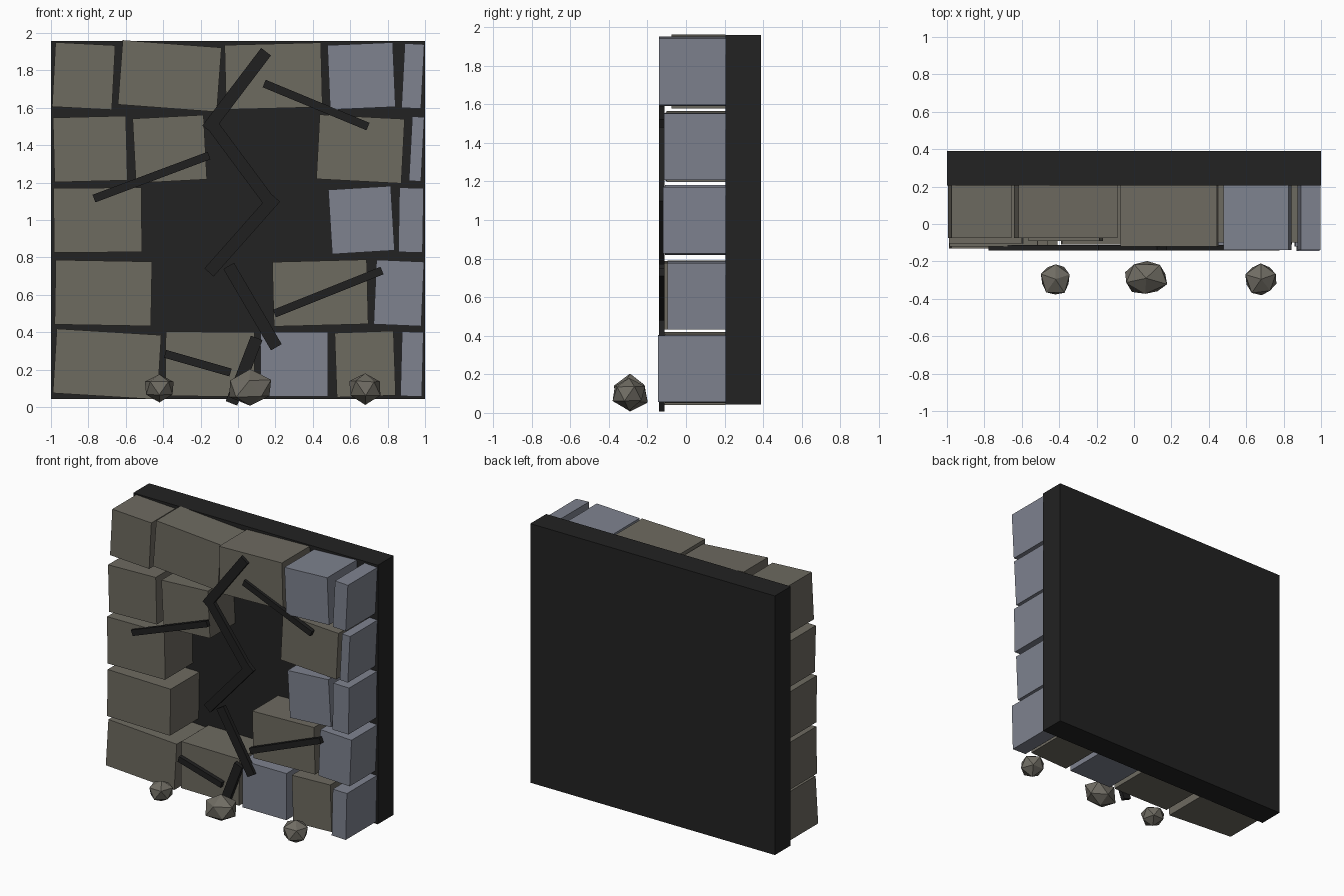
import bpy
import math
import random
from mathutils import Vector

random.seed(4)
default = bpy.data.objects.get("Cube")
if default:
    bpy.data.objects.remove(default, do_unlink=True)


def make_material(name, rgb):
    mat = bpy.data.materials.new(name)
    mat.use_nodes = True
    color = (*rgb, 1)
    mat.diffuse_color = color
    bsdf = next(n for n in mat.node_tree.nodes if n.type == "BSDF_PRINCIPLED")
    bsdf.inputs["Base Color"].default_value = color
    return mat


BROWN = make_material("brown stone", (0.155, 0.145, 0.118))
BLUE = make_material("blue grey stone", (0.21, 0.225, 0.275))
DARK = make_material("dark mortar", (0.016, 0.016, 0.016))
CRACK = make_material("crack black", (0.014, 0.014, 0.014))
RUBBLE = make_material("rubble grey", (0.16, 0.15, 0.125))


def add_box(name, center, size, mat, tilt=0.0):
    """Box turned about the y axis; positive tilt lowers its +x end."""
    bpy.ops.mesh.primitive_cube_add(size=1, location=center, rotation=(0, tilt, 0))
    box = bpy.context.object
    box.name = name
    box.scale = size
    box.data.materials.append(mat)
    return box


# Mortar slab behind the stones
SLAB_FRONT, SLAB_BACK = 0.205, 0.39
add_box("backing_slab", (0, (SLAB_FRONT + SLAB_BACK) / 2, 1),
        (2, SLAB_BACK - SLAB_FRONT, 1.915), DARK)

# Stone courses, top to bottom: centre x, width, tilt in degrees, front y, material
STONE_HEIGHT = 0.345
courses = {
    1.77: [(-.825, .32, 3, -.075, BROWN), (-.365, .53, 4.3, -.075, BROWN),
           (.19, .515, -1.5, -.12, BROWN), (.66, .35, -2.5, -.14, BLUE),
           (.935, .105, 3, -.14, BLUE)],
    1.38: [(-.79, .39, -1.5, -.105, BROWN), (-.365, .38, -3, -.09, BROWN),
           (.655, .455, 3, -.1, BROWN), (.955, .065, 3, -.115, BLUE)],
    1.0: [(-.75, .47, -.5, -.12, BROWN), (.66, .335, -3.5, -.11, BLUE),
          (.925, .13, 1, -.12, BLUE)],
    .61: [(-.72, .515, 1, -.13, BROWN), (.44, .505, -1.5, -.095, BROWN),
          (.86, .255, 2.5, -.095, BLUE)],
    .23: [(-.7, .56, 3.5, -.13, BROWN), (-.15, .475, .5, -.11, BROWN),
          (.3, .36, 0, -.12, BLUE), (.68, .315, -2, -.11, BROWN),
          (.93, .115, 1.5, -.145, BLUE)],
}
for row, (z, stones) in enumerate(courses.items(), 1):
    for col, (x, width, tilt, front, mat) in enumerate(stones, 1):
        add_box(f"stone_row{row}_{col}", (x, (front + SLAB_FRONT) / 2, z),
                (width, SLAB_FRONT - front, STONE_HEIGHT), mat, math.radians(tilt))


# Crack strips: flat bars between two points on the wall face
def add_crack(name, start, end, width):
    a, b = Vector(start), Vector(end)
    run = b - a
    mid = (a + b) / 2
    add_box(name, (mid.x, -.126, mid.y), (run.length, .03, width), CRACK,
            -math.atan2(run.y, run.x))


main_crack = [((.15, 1.9), (-.165, 1.485)), ((-.145, 1.52), (.185, 1.075)),
              ((.2, 1.12), (-.155, .72)), ((-.05, .755), (.205, .32)),
              ((.1, .37), (-.035, .02))]
branches = [((.14, 1.73), (.695, 1.5)), ((-.77, 1.115), (-.155, 1.345)),
            ((.195, .5), (.77, .73)), ((-.39, .285), (-.04, .185))]
for i, (a, b) in enumerate(main_crack, 1):
    add_crack(f"main_crack_{i}", a, b, .066)
for i, (a, b) in enumerate(branches, 1):
    add_crack(f"crack_branch_{i}", a, b, .043)


# Faceted rubble in front of the wall
def add_rubble(name, center, half_size, spin):
    bpy.ops.mesh.primitive_ico_sphere_add(subdivisions=1, radius=1, location=center)
    rock = bpy.context.object
    rock.name = name
    rock.data.materials.append(RUBBLE)
    for v in rock.data.vertices:
        x, y, z = v.co
        turned = Vector((x * math.cos(spin) - y * math.sin(spin),
                         x * math.sin(spin) + y * math.cos(spin), z))
        turned *= random.uniform(.9, 1.06)
        v.co = [c * s for c, s in zip(turned, half_size)]


add_rubble("rubble_right", (-.42, -.295, .1), (.09, .095, .08), .3)
add_rubble("rubble_middle", (.065, -.29, .1), (.13, .1, .1), .9)
add_rubble("rubble_left", (.68, -.295, .1), (.095, .095, .085), 1.6)
